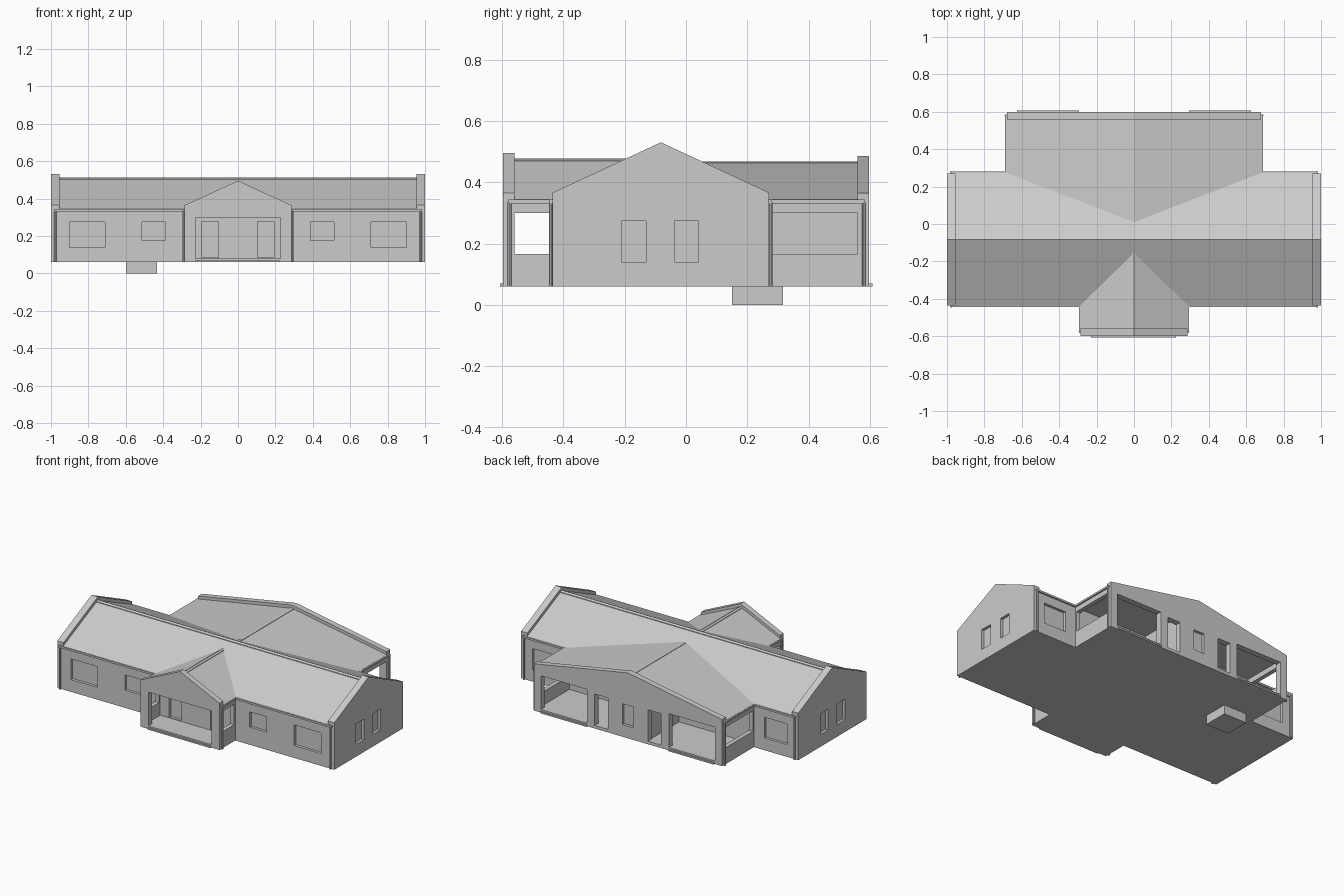
import bpy, bmesh
from mathutils import Vector

if "Cube" in bpy.data.objects:
    bpy.data.objects.remove(bpy.data.objects["Cube"])

YR = -0.082            # main ridge position
YF, YB = -0.435, 0.271  # main block front and back walls
BASE, FLOOR, EAVE = 0.06, 0.08, 0.345


def finish(name, bm):
    bmesh.ops.recalc_face_normals(bm, faces=bm.faces)
    me = bpy.data.meshes.new(name)
    bm.to_mesh(me)
    bm.free()
    ob = bpy.data.objects.new(name, me)
    bpy.context.collection.objects.link(ob)
    return ob


def add_box(bm, b):
    x0, x1, y0, y1, z0, z1 = b
    vs = bmesh.ops.create_cube(bm, size=1)["verts"]
    for v in vs:
        v.co = Vector(((x0 + x1) / 2 + v.co.x * (x1 - x0),
                       (y0 + y1) / 2 + v.co.y * (y1 - y0),
                       (z0 + z1) / 2 + v.co.z * (z1 - z0)))


def box(name, *bounds):
    bm = bmesh.new()
    add_box(bm, bounds)
    return finish(name, bm)


def pair(name, x0, x1, *rest):
    box(name + "_right", x0, x1, *rest)
    box(name + "_left", -x1, -x0, *rest)


def gable(name, axis, a0, a1, mid, half, base, eave, peak):
    """Pentagon profile extruded along x or y."""
    prof = [(mid - half, base), (mid + half, base), (mid + half, eave),
            (mid, peak), (mid - half, eave)]
    bm = bmesh.new()
    vs = [bm.verts.new((a0, u, z) if axis == "x" else (u, a0, z)) for u, z in prof]
    f = bm.faces.new(vs)
    ext = bmesh.ops.extrude_face_region(bm, geom=[f])["geom"]
    d = Vector((a1 - a0, 0, 0)) if axis == "x" else Vector((0, a1 - a0, 0))
    bmesh.ops.translate(bm, verts=[g for g in ext if isinstance(g, bmesh.types.BMVert)], vec=d)
    return finish(name, bm)


def cut(ob, boxes):
    bm = bmesh.new()
    for b in boxes:
        add_box(bm, b)
    cutter = finish("cutter", bm)
    cutter.hide_render = True
    m = ob.modifiers.new("openings", "BOOLEAN")
    m.object, m.operation, m.solver = cutter, "DIFFERENCE", "EXACT"
    bpy.context.view_layer.objects.active = ob
    bpy.ops.object.modifier_apply(modifier=m.name)
    bpy.data.objects.remove(cutter)


def pipe(name, x, y):
    bm = bmesh.new()
    bmesh.ops.create_cone(bm, cap_ends=True, segments=8, radius1=0.006, radius2=0.006, depth=EAVE - BASE - 0.01)
    bmesh.ops.translate(bm, verts=bm.verts, vec=(x, y, (EAVE + BASE - 0.01) / 2))
    finish(name, bm)


# Main block with recessed windows and entrance doors
R = 0.018
body = box("main_walls", -0.955, 0.955, YF, YB, BASE, EAVE - 0.005)
cuts = []
for x0, x1, z0, z1 in [(0.71, 0.902, 0.14, 0.275), (0.388, 0.512, 0.175, 0.275), (0.105, 0.192, 0.085, 0.277)]:
    for a, b in ((x0, x1), (-x1, -x0)):
        cuts.append((a, b, YF - 0.05, YF + R, z0, z1))
for a, b in ((0.755, 0.92), (-0.92, -0.755)):
    cuts.append((a, b, YB - R, YB + 0.05, 0.14, 0.275))
cut(body, cuts)
gable("main_roof", "x", -0.955, 0.955, YR, 0.356, EAVE - 0.01, EAVE, 0.508)

# Parapet gable ends with two windows each
for s, side in ((1, "right"), (-1, "left")):
    end = gable("end_gable_" + side, "x", s * 0.955, s * 1.0, YR, 0.353, BASE, 0.367, 0.531)
    xa, xb = sorted((s * (1 - R), s * 1.05))
    cut(end, [(xa, xb, -0.21, -0.13, 0.14, 0.275), (xa, xb, -0.037, 0.04, 0.14, 0.275)])

# Front porch
front = gable("front_porch_gable", "y", -0.598, -0.56, 0, 0.285, BASE, 0.365, 0.496)
cut(front, [(-0.228, 0.228, -0.7, -0.5, FLOOR, 0.30)])
box("front_porch_floor", -0.285, 0.285, -0.56, YF, BASE, FLOOR)
pair("front_porch_low_wall", 0.257, 0.285, -0.56, YF, FLOOR, 0.167)
pair("front_porch_beam", 0.257, 0.285, -0.56, YF, 0.30, EAVE - 0.01)
pair("front_porch_jamb", 0.257, 0.285, -0.446, YF, 0.167, 0.30)
gable("front_porch_roof", "y", -0.56, -0.15, 0, 0.29, EAVE - 0.01, EAVE, 0.475)
box("front_sill", -0.23, 0.225, -0.607, -0.598, BASE, 0.07)

# Rear wing: gable wall with two wide openings, two doorways and a window
rear = gable("rear_gable", "y", 0.56, 0.598, 0, 0.68, BASE, 0.365, 0.487)
cuts = [(-0.04, 0.04, 0.58, 0.7, 0.14, 0.275)]
for x0, x1, z1 in ((0.295, 0.628, 0.30), (0.145, 0.24, 0.285)):
    for a, b in ((x0, x1), (-x1, -x0)):
        cuts.append((a, b, 0.5, 0.7, FLOOR, z1))
cut(rear, cuts)
box("rear_floor", -0.68, 0.68, YB, 0.56, BASE, FLOOR)
box("rear_centre_room", -0.14, 0.14, YB, 0.56, FLOOR, EAVE - 0.005)
pair("rear_low_wall", 0.652, 0.68, YB, 0.56, FLOOR, 0.167)
pair("rear_beam", 0.652, 0.68, YB, 0.56, 0.30, EAVE - 0.01)
pair("rear_jamb", 0.652, 0.68, YB, YB + 0.01, 0.167, 0.30)
gable("rear_roof", "y", 0.01, 0.56, 0, 0.682, EAVE - 0.01, EAVE, 0.466)
pair("rear_sill", 0.295, 0.625, 0.598, 0.608, BASE, 0.07)

# Ridge caps
gable("main_ridge_cap", "x", -0.955, 0.955, YR, 0.014, 0.49, 0.506, 0.5125)
gable("front_ridge_cap", "y", -0.56, -0.15, 0, 0.012, 0.46, 0.473, 0.4785)
gable("rear_ridge_cap", "y", 0.02, 0.56, 0, 0.012, 0.455, 0.4668, 0.469)

# Gutters and downpipes
G0, G1 = 0.332, 0.344
pair("front_gutter", 0.295, 0.985, YF - 0.01, YF, G0, G1)
pair("back_gutter", 0.69, 0.985, YB, YB + 0.01, G0, G1)
pair("front_porch_gutter", 0.285, 0.295, -0.58, YF, G0, G1)
pair("rear_gutter", 0.68, 0.69, YB, 0.585, G0, G1)
for i, (x, y) in enumerate([(0.977, YF - 0.006), (0.977, YB + 0.006), (0.29, -0.576), (0.686, 0.58)]):
    pipe(f"downpipe_right_{i}", x, y)
    pipe(f"downpipe_left_{i}", -x, y)

# Basement pit under the floor
box("basement_pit", -0.6, -0.432, 0.15, 0.317, 0, BASE + 0.005)
